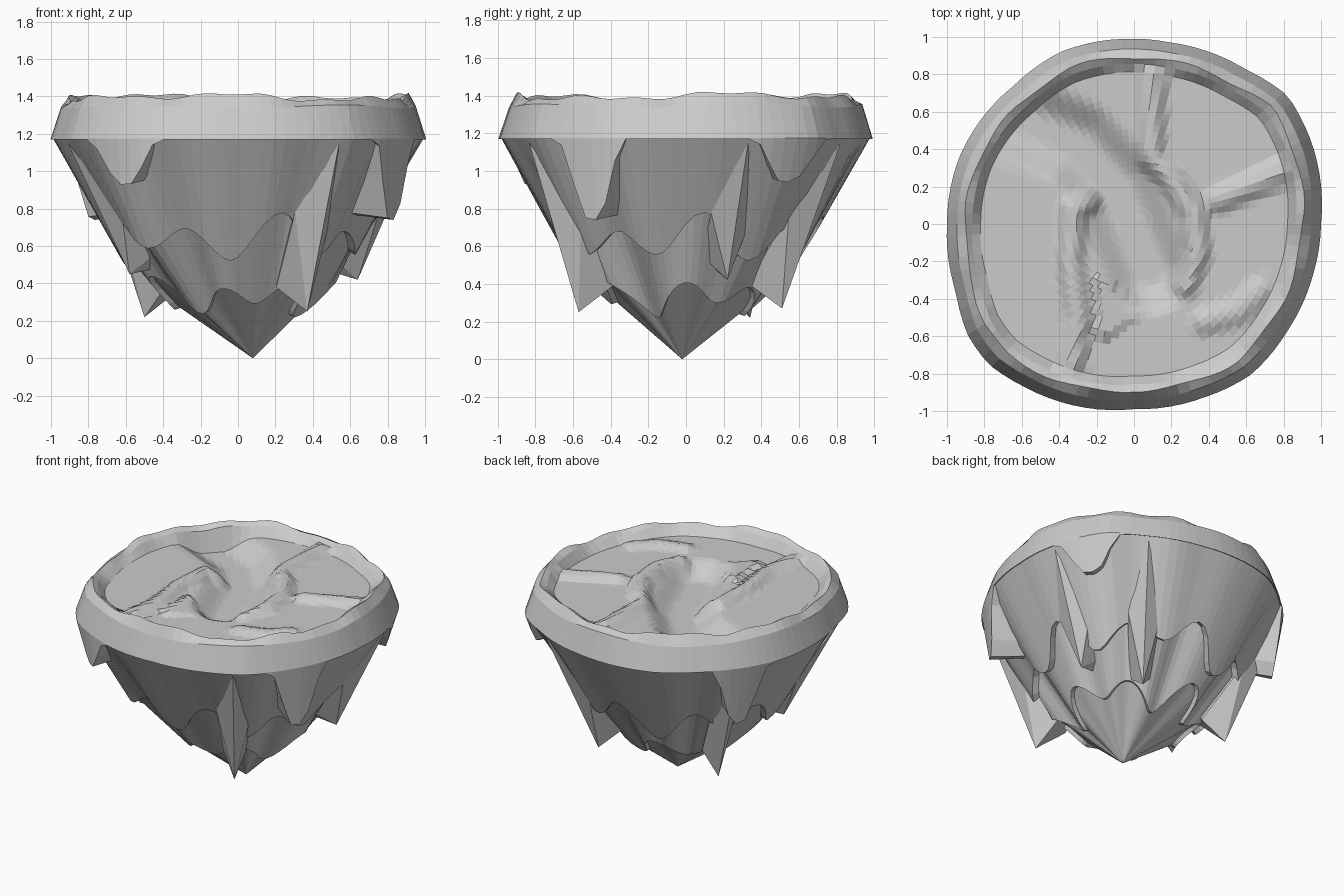
import bpy, bmesh, math
from mathutils import Vector

if "Cube" in bpy.data.objects:
    bpy.data.objects.remove(bpy.data.objects["Cube"])

N = 96
APEX = Vector((0.08, -0.02, 0))
# island outline: angle in degrees -> radius
OUT = [(0, 1.0), (22, 1.04), (40, 1.07), (54, 1.02), (78, .99), (90, .99), (113, 1.0),
       (131, .98), (159, 1.0), (180, 1.0), (201, 1.02), (214, 1.07), (224, 1.08),
       (236, 1.05), (270, .99), (292, 1.0), (308, 1.02), (325, 1.0), (343, .995), (360, 1.0)]
# hanging turf drips: angle, half width, tip z, tip radius
DRIPS = [(329, 12, .74, .96), (234, 12, .93, 1.03), (33, 13, .94, .98), (147, 12, .74, .92)]
# rock spikes: tip x, y, z, half width of root in degrees
SPIKES = [(.37, -.57, .25, 9), (-.5, .34, .22, 7), (.35, .51, .27, 9),
          (.64, .22, .42, 9), (-.58, -.3, .45, 9)]


def lerp(a, b, t):
    return a + (b - a) * t


def smooth(t):
    t = max(0, min(1, t))
    return t * t * (3 - 2 * t)


def outline(deg):
    deg %= 360
    for (a, r), (b, s) in zip(OUT, OUT[1:]):
        if a <= deg <= b:
            return lerp(r, s, (deg - a) / (b - a))


def polar(deg, r, z):
    a = math.radians(deg)
    return Vector((r * math.cos(a), r * math.sin(a), z))


def cone_r(z):
    # rock radius factor at height z
    return lerp(.3, .6, (z - .2) / .3) if z < .5 else lerp(.6, .99, (z - .5) / .67)


def loft(name, rings, end):
    # skin a stack of closed rings and close the last one to a point
    bm = bmesh.new()
    vs = [[bm.verts.new(p) for p in ring] for ring in rings]
    for a, b in zip(vs, vs[1:]):
        for i in range(N):
            j = (i + 1) % N
            bm.faces.new((a[i], a[j], b[j], b[i]))
    tip = bm.verts.new(end)
    for i in range(N):
        bm.faces.new((vs[-1][i], vs[-1][(i + 1) % N], tip))
    bmesh.ops.recalc_face_normals(bm, faces=bm.faces)
    return finish(name, bm)


def finish(name, bm):
    me = bpy.data.meshes.new(name)
    bm.to_mesh(me)
    bm.free()
    ob = bpy.data.objects.new(name, me)
    bpy.context.collection.objects.link(ob)
    return ob


ANG = [i * 360 / N for i in range(N)]


def wave(d, *terms):
    return sum(a * math.sin(math.radians(d * k + p)) for k, a, p in terms)


# --- rock: fluted, three stepped layers with scalloped edges
rings = [[], [], [], [], []]
for d in ANG:
    R = outline(d)
    z1 = .64 + wave(d, (9, .09, 20), (5, .05, 70))
    z2 = .33 + wave(d, (7, .07, 100), (4, .04, 10))
    flute = 1 + wave(d, (13, .02, 0), (9, .03, 200))
    rings[0].append(polar(d, R * .99, 1.18))
    rings[1].append(polar(d, R * cone_r(z1) * flute, z1))
    rings[2].append(polar(d, R * (cone_r(z1) * flute - .04), z1 + .02))
    rings[3].append(polar(d, cone_r(z2) * flute, z2) + APEX * .3)
    rings[4].append(polar(d, cone_r(z2) * flute - .03, z2 + .01) + APEX * .3)
loft("rock_base", rings, APEX)

# --- hanging rock spikes
for x, y, z, w in SPIKES:
    deg = math.degrees(math.atan2(y, x))
    r = math.hypot(x, y)
    R = outline(deg)
    bm = bmesh.new()
    pts = [Vector((x, y, z)), polar(deg, R * .98, 1.15),
           polar(deg - w, R * .74, .78), polar(deg + w, R * .74, .78),
           polar(deg - w, r * .74, z + .13), polar(deg + w, r * .74, z + .15),
           polar(deg, .4, .5)]
    for p in pts:
        bm.verts.new(p)
    bmesh.ops.convex_hull(bm, input=bm.verts)
    finish("rock_spike", bm)

# --- terrain relief on the top
VALLEY = [(-.62, .56), (-.3, .42), (-.1, .2), (0, -.05), (.08, -.25)]
RIDGES = [[(.1, .86), (.09, .35), (.2, .25), (.32, .05), (.34, -.15), (.27, -.32)],
          [(-.33, -.75), (-.3, -.5), (-.34, -.2), (-.32, .08), (-.25, .12)],
          [(.45, .13), (.92, .34)],
          [(.38, -.52), (.55, -.47), (.67, -.36)]]


def dist(p, path):
    best = 9
    for a, b in zip(path, path[1:]):
        a, b = Vector(a), Vector(b)
        t = max(0, min(1, (p - a).dot(b - a) / (b - a).length_squared))
        best = min(best, (p - a.lerp(b, t)).length)
    return best


def ground(x, y):
    p = Vector((x, y))
    z = 1.32 - .1 * (1 - smooth((dist(p, VALLEY) - .06) / .2))
    for path, h in zip(RIDGES, (.05, .05, .04, .03)):
        z += h * (1 - smooth((dist(p, path) - .015) / .08))
    # wedge shaped slab near the front
    if -.2 < x < .1 and abs(y + .45) < (.1 - x) * .6:
        z += .03 * (.1 - x) / .3
    return z


# --- turf cap with drips, rim and terrain
rings = [[] for _ in range(6)]
inner = [.82 * (1 - i / 24) for i in range(24)]
land = [[] for _ in inner]
for d in ANG:
    R = outline(d)
    ze, re = 1.17, R
    for a, w, zt, rt in DRIPS:
        off = abs((d - a + 180) % 360 - 180)
        k = smooth((w - off) / (w * .85))
        ze, re = lerp(ze, zt, k), lerp(re, rt, k)
    crest = 1.395 + wave(d, (3, .012, 40), (7, .012, 0), (17, .008, 30))
    rings[0].append(polar(d, R * (cone_r(ze) - .05), ze + .03))
    rings[1].append(polar(d, re, ze))
    rings[2].append(polar(d, R, min(1.175, 1.17 + .01)))
    rings[3].append(polar(d, R * .945, 1.345 + wave(d, (5, .01, 0))))
    rings[4].append(polar(d, R * (.9 + wave(d, (11, .008, 0))), crest))
    rings[5].append(polar(d, R * .865, crest - .025))
    for ring, f in zip(land, inner):
        p = polar(d, R * f, 0)
        p.z = ground(p.x, p.y)
        ring.append(p)
loft("turf_cap", rings + land, (0, 0, ground(0, 0)))
